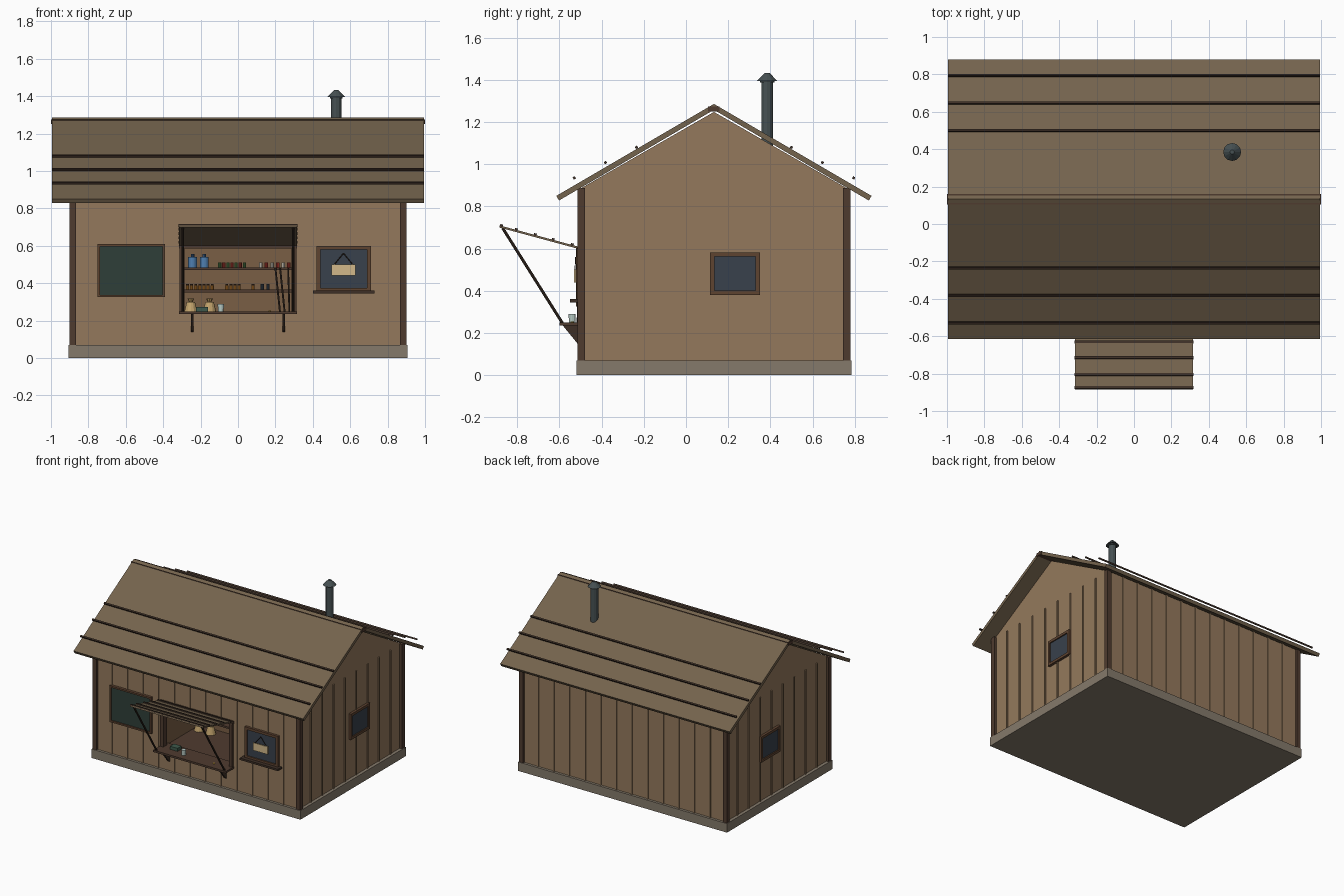
import bpy, bmesh, math
from mathutils import Vector, Matrix

if "Cube" in bpy.data.objects:
    bpy.data.objects.remove(bpy.data.objects["Cube"])

MATS = {}
def mat(hexcol):
    if hexcol not in MATS:
        m = bpy.data.materials.new("colour_" + hexcol)
        c = [int(hexcol[i:i + 2], 16) / 255 for i in (0, 2, 4)]
        m.diffuse_color = [((v + .055) / 1.055) ** 2.4 for v in c] + [1]
        m.use_nodes = True
        m.node_tree.nodes["Principled BSDF"].inputs["Base Color"].default_value = m.diffuse_color
        MATS[hexcol] = m
    return MATS[hexcol]

def finish(name, bm, col):
    bmesh.ops.recalc_face_normals(bm, faces=bm.faces)
    me = bpy.data.meshes.new(name)
    bm.to_mesh(me)
    bm.free()
    me.materials.append(mat(col))
    ob = bpy.data.objects.new(name, me)
    bpy.context.collection.objects.link(ob)
    return ob

def box(name, x, y, z, col, tilt=0):
    """Box from (min, max) ranges, tilted about its own x axis."""
    bm = bmesh.new()
    c = [(a + b) / 2 for a, b in (x, y, z)]
    s = [b - a for a, b in (x, y, z)]
    m = Matrix.Translation(c) @ Matrix.Rotation(tilt, 4, 'X') @ Matrix.Diagonal((*s, 1))
    bmesh.ops.create_cube(bm, size=1, matrix=m)
    return finish(name, bm, col)

def prism(name, pts, x0, x1, col):
    """Extrude a y-z outline along x."""
    bm = bmesh.new()
    f = bm.faces.new([bm.verts.new((x0, y, z)) for y, z in pts])
    r = bmesh.ops.extrude_face_region(bm, geom=[f])
    bmesh.ops.translate(bm, vec=(x1 - x0, 0, 0),
                        verts=[v for v in r["geom"] if isinstance(v, bmesh.types.BMVert)])
    return finish(name, bm, col)

def rod(name, a, b, r, col, n=8, r2=None):
    """Cylinder or cone between two points."""
    a, b = Vector(a), Vector(b)
    bm = bmesh.new()
    m = Matrix.Translation((a + b) / 2) @ (b - a).to_track_quat('Z', 'Y').to_matrix().to_4x4()
    bmesh.ops.create_cone(bm, cap_ends=True, segments=n, radius1=r,
                          radius2=r if r2 is None else r2, depth=(b - a).length, matrix=m)
    return finish(name, bm, col)

def can(name, x, y, z, r, h, col, n=10, r2=None):
    return rod(name, (x, y, z), (x, y, z + h), r, col, n, r2)

def frame_x(name, x, z, y, w, col):
    """Four-sided frame on the front wall."""
    box(name + "_top", x, y, (z[1] - w, z[1]), col)
    box(name + "_bottom", x, y, (z[0], z[0] + w), col)
    box(name + "_left", (x[0], x[0] + w), y, (z[0] + w, z[1] - w), col)
    box(name + "_right", (x[1] - w, x[1]), y, (z[0] + w, z[1] - w), col)

WALL, TRIM, ROOF, DARK = "94795C", "4F3B2F", "74634D", "3D2F26"
STONE, GLASS, METAL, SHELF = "857A6B", "38414C", "465052", "7A5F45"
YC = .1325
flip = lambda y: 2 * YC - y

# plinth
box("plinth", (-.905, .905), (-.52, .785), (0, .07), STONE)

# walls, with an opening in the front
T = .03
front = (-.5, -.5 + T)
box("front_wall_left", (-.88, -.3), front, (.07, .885), WALL)
box("front_wall_right", (.3, .88), front, (.07, .885), WALL)
box("front_wall_below", (-.3, .3), front, (.07, .24), WALL)
box("front_wall_above", (-.3, .3), front, (.6, .885), WALL)
box("back_wall", (-.88, .88), (.765 - T, .765), (.07, .885), WALL)
gable = [(-.5, .07), (.765, .07), (.765, .885), (YC, 1.248), (-.5, .885)]
for s, side in ((-1, "left"), (1, "right")):
    prism(side + "_gable_wall", gable, s * (.88 - T), s * .88, WALL)

# battens covering the plank joints
for i in range(1, 13):
    x = -.88 + i * 1.76 / 13
    box("back_batten", (x - .006, x + .006), (.763, .772), (.07, .885), WALL)
    spans = [(.07, .885)]
    if abs(x) < .3:
        spans = [(.07, .24), (.61, .885)]
    for z in spans:
        box("front_batten", (x - .006, x + .006), (-.507, -.498), z, WALL)
for i in range(1, 9):
    y = -.5 + i * 1.265 / 9
    for s in (-1, 1):
        box("side_batten", sorted((s * .878, s * .887)), (y - .006, y + .006), (.07, .885), WALL)

# corner posts
for s in (-1, 1):
    for y in ((-.515, -.48), (.745, .78)):
        box("corner_post", sorted((s * .865, s * .9)), y, (.07, .888), TRIM)

# roof slabs, floating battens and ridge
slab = [(YC, 1.286), (-.615, .85), (-.602, .828), (YC, 1.258)]
prism("front_roof", slab, -.995, .995, ROOF)
prism("back_roof", [(flip(y), z) for y, z in slab], -.995, .995, ROOF)
for y, z in ((-.235, 1.08), (-.382, 1.008), (-.53, .935)):
    for k, yy in ((1, y), (-1, flip(y))):
        box("roof_batten", (-.995, .995), (yy - .006, yy + .006), (z - .006, z + .006), DARK, k * .53)
box("ridge_beam", (-1, 1), (YC - .027, YC + .027), (1.25, 1.274), TRIM)

# stove pipe
can("stove_pipe", .525, .385, 1.08, .028, .32, METAL, 12)
can("pipe_cap", .525, .385, 1.395, .048, .037, METAL, 12, .012)
can("pipe_collar", .525, .385, 1.388, .034, .008, METAL, 12)

# side windows
for s in (-1, 1):
    xr = sorted((s * .878, s * .9))
    box("side_window_glass", sorted((s * .878, s * .891)), (.13, .335), (.395, .565), GLASS)
    for y, z in (((.115, .35), (.562, .582)), ((.115, .35), (.38, .4)),
                 ((.115, .135), (.4, .562)), ((.33, .35), (.4, .562))):
        box("side_window_frame", xr, y, z, "5E4330")

# front window, sill and hanging sign
frame_x("front_window_frame", (.42, .71), (.355, .6), (-.52, -.498), .02, "5E4330")
box("front_window_glass", (.435, .695), (-.51, -.498), (.37, .585), GLASS)
box("window_sill", (.4, .73), (-.55, -.498), (.345, .36), DARK)
box("hanging_sign", (.5, .628), (-.53, -.522), (.44, .5), "D2B98A")
for x in (.515, .613):
    rod("sign_cord", (.564, -.524, .56), (x, -.526, .5), .0025, DARK, 6)

# chalkboard
frame_x("chalkboard_frame", (-.75, -.39), (.325, .61), (-.522, -.498), .013, "5E4330")
box("chalkboard", (-.74, -.4), (-.512, -.498), (.335, .6), "2F3F38")

# serving hatch recess
box("recess_back", (-.32, .32), (-.05, -.035), (.22, .62), SHELF)
box("recess_floor", (-.32, .32), (-.47, -.05), (.225, .24), TRIM)
box("recess_ceiling", (-.32, .32), (-.47, -.05), (.6, .615), TRIM)
for s in (-1, 1):
    box("recess_side", sorted((s * .3, s * .32)), (-.47, -.05), (.24, .6), SHELF)
    box("hatch_jamb", sorted((s * .285, s * .312)), (-.518, -.47), (.25, .587), TRIM)
box("hatch_header", (-.315, .315), (-.52, -.47), (.585, .608), TRIM)
for z in (.485, .365):
    box("goods_shelf", (-.3, .3), (-.18, -.05), (z - .014, z), TRIM)

# counter with brackets
box("counter", (-.315, .315), (-.6, -.44), (.235, .25), TRIM)
for s in (-1, 1):
    prism("counter_bracket", [(-.585, .236), (-.5, .236), (-.5, .14), (-.515, .15)],
          s * .245 - .007, s * .245 + .007, DARK)

# awning flap with battens and props
tilt = math.atan2(-.1, .37)
box("awning", (-.315, .315), (-.7 - .191, -.7 + .191), (.65, .66), ROOF, tilt)
for y in (-.875, -.805, -.715, -.63, -.54):
    z = .662 + (-.7 - y) * .27
    box("awning_batten", (-.317, .317), (y - .007, y + .007), (z - .006, z + .006), DARK, tilt)
for s in (-1, 1):
    rod("awning_prop", (s * .295, -.87, .698), (s * .295, -.585, .245), .007, DARK)

# goods on the shelves
Y = -.12
for x in (-.243, -.18):
    can("water_jug", x, Y, .485, .023, .056, "4F7FB0", 12)
    can("jug_neck", x, Y, .541, .01, .016, "3A5F88")
for i in range(7):
    can("small_tin", -.098 + i * .022, Y, .485, .009, .026, ("4E7A45", "A8382F")[i % 2])
for i in range(6):
    can("food_can", .122 + i * .03, Y, .485, .01, .026, ("D8D2C4", "B0392F")[i % 2])
for x in [-.27 + i * .022 for i in range(7)] + [-.06 + i * .022 for i in range(4)] + [.08]:
    can("preserve_jar", x, Y, .365, .009, .024, "C8812F")
    can("jar_lid", x, Y, .389, .008, .007, TRIM)
for x in (.13, .16):
    can("dark_bottle", x, Y, .365, .009, .03, "3A4654")
for x in (-.252, -.152):
    can("grain_sack", x, Y, .24, .037, .06, "C2A36C", 12, .022)
    can("sack_tie", x, Y, .3, .01, .018, "B08F5A", 8, .018)

# leaning tools
for x0, x1 in ((.225, .2), (.25, .225), (.275, .268)):
    rod("leaning_tool", (x0, -.24, .24), (x1, -.19, .48), .005, DARK, 6)

# things on the counter
box("cash_tin", (-.225, -.16), (-.52, -.47), (.25, .274), "3F5A4C")
can("cup", -.092, -.54, .25, .015, .04, "B9CCC6", 12, .017)
can("coin", .17, -.54, .25, .008, .004, "C8A23C")
